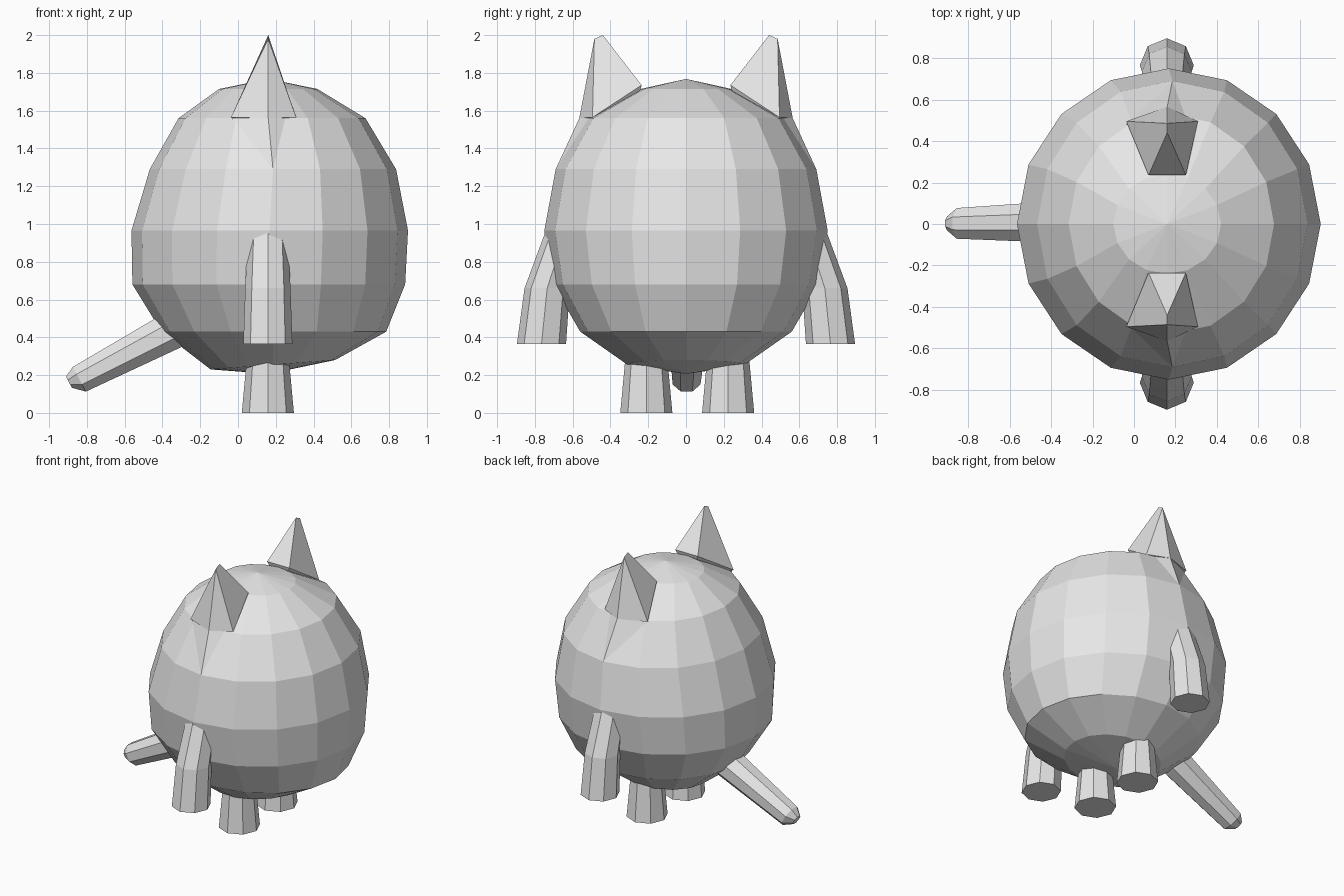
import bpy, bmesh, math
from mathutils import Vector

if "Cube" in bpy.data.objects:
    bpy.data.objects.remove(bpy.data.objects["Cube"])

grey = bpy.data.materials.new("light grey")
grey.diffuse_color = (0.8, 0.8, 0.8, 1)
grey.use_nodes = True
grey.node_tree.nodes["Principled BSDF"].inputs["Base Color"].default_value = grey.diffuse_color
CX = 0.165  # axis of the body in x


def finish(bm, name):
    bmesh.ops.recalc_face_normals(bm, faces=bm.faces)
    mesh = bpy.data.meshes.new(name)
    bm.to_mesh(mesh)
    bm.free()
    mesh.materials.append(grey)
    ob = bpy.data.objects.new(name, mesh)
    bpy.context.collection.objects.link(ob)
    return ob


def loft(name, rings, start=None, end=None):
    """Skin a list of point rings; close the ends with a pole or a flat cap."""
    bm = bmesh.new()
    loops = [[bm.verts.new(p) for p in ring] for ring in rings]
    n = len(loops[0])
    for a, b in zip(loops, loops[1:]):
        for i in range(n):
            j = (i + 1) % n
            bm.faces.new((a[i], a[j], b[j], b[i]))
    for loop, pole in ((loops[0], start), (loops[-1], end)):
        if pole is None:
            bm.faces.new(loop)
        else:
            tip = bm.verts.new(pole)
            for i in range(n):
                bm.faces.new((loop[i], loop[(i + 1) % n], tip))
    return finish(bm, name)


def ring(center, u, v, r, n=8, phase=0.0):
    c, u, v = Vector(center), Vector(u), Vector(v)
    angles = [math.tau * i / n + phase for i in range(n)]
    return [c + r * (math.cos(a) * u + math.sin(a) * v) for a in angles]


# Body: z, x radius, y radius, x centre, tilt
X, Y = (1, 0, 0), (0, 1, 0)
profile = [(0.255, 0.33, 0.31, 0.185, 0.025), (0.43, 0.595, 0.56, 0.19, 0),
           (0.68, 0.722, 0.705, 0.163, 0), (0.965, 0.732, 0.75, 0.168, 0),
           (1.29, 0.652, 0.69, 0.185, 0), (1.56, 0.495, 0.53, 0.18, 0),
           (1.715, 0.26, 0.24, 0.16, 0)]
rows = [ring((cx, 0, z), (rx, 0, t), (0, ry, 0), 1, 16) for z, rx, ry, cx, t in profile]
loft("body", rows, (0.165, 0, 0.207), (0.16, 0, 1.768))

for s, side in ((-1, "front"), (1, "back")):
    # Arm, open down the side and sinking into the body at the shoulder
    arm = [(0.765, 0.365, 0.13), (0.735, 0.66, 0.12), (0.635, 0.97, 0.105), (0.52, 1.2, 0.07)]
    loft(side + "_arm", [ring((0.158, s * y, z), X, Y, r) for y, z, r in arm])

    # Leg, wider at the foot
    leg_y = -0.21 if s < 0 else 0.223
    loft(side + "_leg", [ring((0.158, leg_y, z), X, Y, r)
                         for z, r in ((0, 0.138), (0.27, 0.113), (0.36, 0.11))])

    # Ear: wedge with a five point base and a short tip edge
    bm = bmesh.new()
    pts = [(0.07, 0.235, 1.735), (0.25, 0.235, 1.735), (0.308, 0.495, 1.565),
           (0.16, 0.565, 1.56), (-0.037, 0.495, 1.565),
           (0.16, 0.44, 2.0), (0.16, 0.485, 1.98), (0.16, 0.3, 1.5)]
    v = [bm.verts.new((x, s * y, z)) for x, y, z in pts]
    for f in ((0, 1, 5), (1, 2, 6, 5), (2, 3, 6), (3, 4, 6), (4, 0, 5, 6),
              (0, 1, 7), (1, 2, 7), (2, 3, 7), (3, 4, 7), (4, 0, 7)):
        bm.faces.new([v[i] for i in f])
    finish(bm, side + "_ear")

    # Ridge below the ear running down the body
    bm = bmesh.new()
    v = [bm.verts.new((x, s * y, z)) for x, y, z in
         ((0.16, 0.565, 1.56), (0.308, 0.48, 1.565), (0.185, 0.69, 1.29), (-0.037, 0.48, 1.565))]
    for f in ((0, 1, 2), (0, 2, 3), (1, 2, 3), (0, 1, 3)):
        bm.faces.new([v[i] for i in f])
    finish(bm, side + "_ear_ridge")

# Tail: tapering tube that slopes down, with a blunt bevelled tip
axis = Vector((-0.88, 0, -0.47)).normalized()
up = axis.cross(Vector(Y))
tail = [((-0.2, 0.01, 0.52), 0.115), ((-0.36, 0.01, 0.43), 0.108),
        ((-0.84, 0.003, 0.178), 0.08), ((-0.895, 0.003, 0.162), 0.036)]
loft("tail", [ring(c, up, Y, r, 8, math.pi / 8) for c, r in tail])
